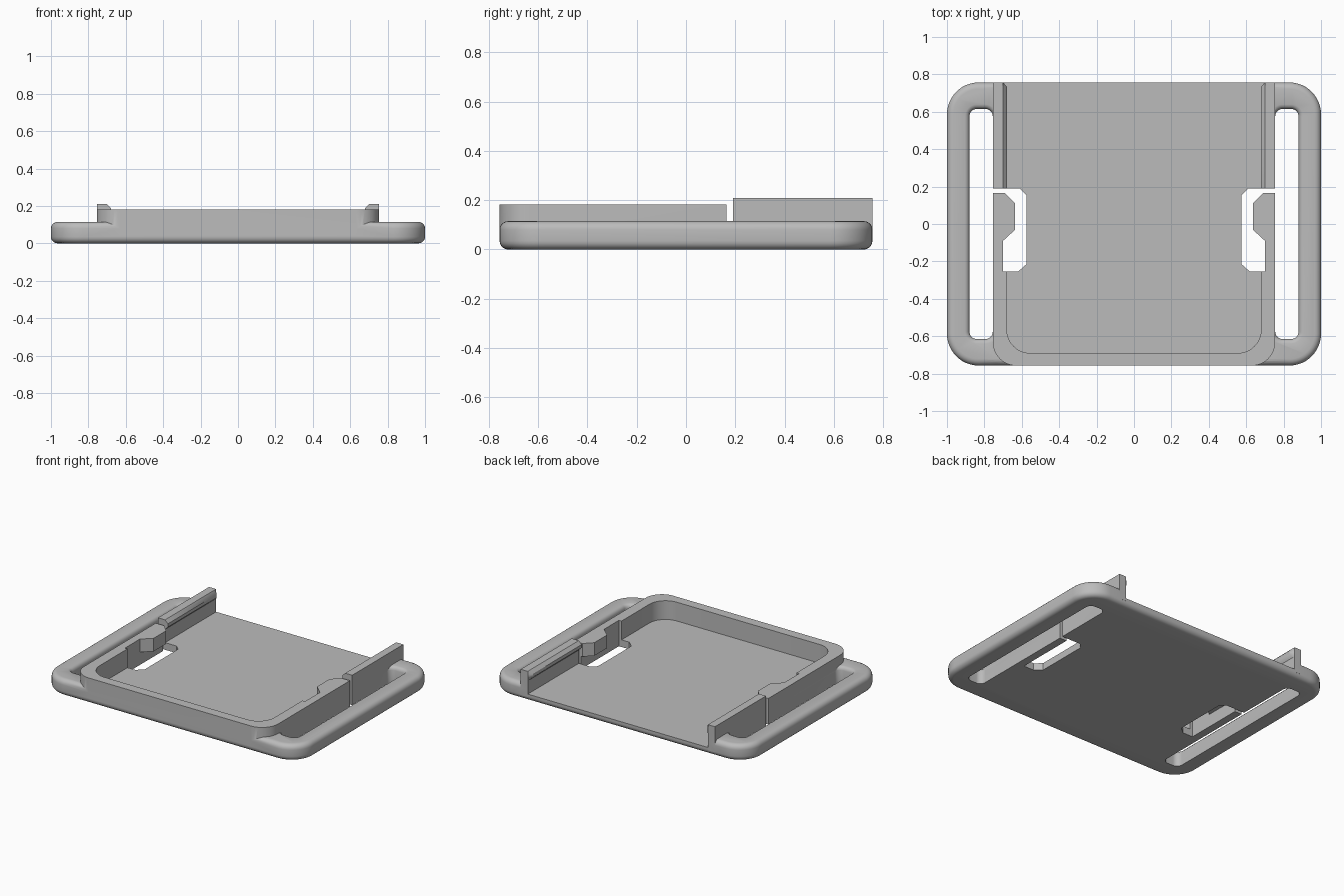
import bpy
import bmesh
from math import cos, sin, pi, radians

cube = bpy.data.objects.get("Cube")
if cube:
    bpy.data.objects.remove(cube, do_unlink=True)

grey = bpy.data.materials.new("plain grey")
grey.use_nodes = True
grey.diffuse_color = (0.5, 0.5, 0.5, 1)
grey.node_tree.nodes["Principled BSDF"].inputs["Base Color"].default_value = (0.5, 0.5, 0.5, 1)

HALF_Y = 0.757      # half depth of the plate
FLANGE = 0.115      # top of the outer flange
FLOOR = 0.05        # top of the tray floor
WALL = 0.182        # top of the front wall
OUT, IN = 0.755, 0.68   # outer and inner faces of the side walls
STEM = 0.70         # inner face of the thinner rail and clip


def make(name, rings):
    """Skin a stack of matching rings and cap both ends."""
    bm = bmesh.new()
    loops = [[bm.verts.new(p) for p in ring] for ring in rings]
    n = len(loops[0])
    for a, b in zip(loops, loops[1:]):
        for i in range(n):
            j = (i + 1) % n
            bm.faces.new((a[i], a[j], b[j], b[i]))
    bm.faces.new(loops[0][::-1])
    bm.faces.new(loops[-1])
    bmesh.ops.recalc_face_normals(bm, faces=bm.faces)
    mesh = bpy.data.meshes.new(name)
    bm.to_mesh(mesh)
    bm.free()
    mesh.materials.append(grey)
    obj = bpy.data.objects.new(name, mesh)
    bpy.context.collection.objects.link(obj)
    return obj


def rounded(x0, x1, y0, y1, front_r, back_r, inset=0):
    """Rectangle outline with its own front and back corner radii."""
    pts = []
    for sx, sy, start, r in ((1, 1, 0, back_r), (-1, 1, 90, back_r),
                             (-1, -1, 180, front_r), (1, -1, 270, front_r)):
        cx = x1 - r if sx > 0 else x0 + r
        cy = y1 - r if sy > 0 else y0 + r
        if r == 0:
            pts.append((cx - sx * inset, cy - sy * inset))
            continue
        for k in range(13):
            a = radians(start) + k * pi / 24
            pts.append((cx + (r - inset) * cos(a), cy + (r - inset) * sin(a)))
    return pts


def at(outline, z):
    return [(x, y, z) for x, y in outline]


def prism(name, outline, z0, z1):
    return make(name, [at(outline, z0), at(outline, z1)])


def mirrored(outline, side):
    return [(side * x, y) for x, y in outline]


def combine(body, tool, operation):
    mod = body.modifiers.new(operation, 'BOOLEAN')
    mod.operation = operation
    mod.solver = 'EXACT'
    mod.object = tool
    bpy.context.view_layer.objects.active = body
    bpy.ops.object.modifier_apply(modifier=mod.name)
    bpy.data.objects.remove(tool, do_unlink=True)


# Base plate with rounded corners and filleted edges
FILLET = 0.035
arc = [(FILLET * (1 - sin(k * pi / 10)), FILLET * (1 - cos(k * pi / 10))) for k in range(6)]
levels = arc + [(d, FLANGE - z) for d, z in reversed(arc)]
body = make("strap_plate", [at(rounded(-1, 1, -HALF_Y, HALF_Y, 0.17, 0.17, d), z)
                            for d, z in levels])

# Strap slots with softened upper rims
flare = [(0, -0.05), (0, 0.09), (-0.004, 0.102), (-0.012, 0.111), (-0.024, FLANGE), (-0.024, 0.15)]
for side in (-1, 1):
    x0, x1 = sorted((side * OUT, side * 0.88))
    slot = make("slot_cutter", [at(rounded(x0, x1, -0.615, 0.615, 0.04, 0.04, d), z)
                                for d, z in flare])
    combine(body, slot, 'DIFFERENCE')

# Raised front and side wall
combine(body, prism("wall", rounded(-OUT, OUT, -HALF_Y, 0.19, 0.125, 0), FLOOR - 0.01, WALL), 'UNION')

# Tray recess, open at the back
combine(body, prism("recess", rounded(-IN, IN, -0.69, 0.19, 0.125, 0), FLOOR, 0.4), 'DIFFERENCE')
combine(body, prism("rear_recess", rounded(-STEM, STEM, 0.16, 0.9, 0, 0), FLOOR, 0.4), 'DIFFERENCE')

# Openings that free the clips from the floor and wall
opening = [(STEM, -0.255), (0.62, -0.255), (0.575, -0.215), (0.575, 0.155), (0.61, 0.19),
           (0.78, 0.19), (0.78, 0.165), (STEM, 0.165)]
barb = [(0.73, -0.09), (STEM, -0.09), (0.635, -0.03), (0.635, 0.11), (0.69, 0.165), (0.73, 0.165)]
rail = [(OUT, 0.03), (OUT, 0.21), (STEM, 0.21), (0.678, 0.188), (0.678, 0.165),
        (STEM, 0.143), (STEM, 0.03)]
for side in (-1, 1):
    combine(body, prism("opening", mirrored(opening, side), -0.1, 0.4), 'DIFFERENCE')
    # Clip barb on the free arm
    combine(body, prism("barb", mirrored(barb, side), 0.09, WALL), 'UNION')
    # Rear rail with an overhanging lip that tapers away at the back
    rings = [[(side * x, y, z) for x, z in rail] for y in (0.19, 0.732)]
    rings.append([(side * max(x, STEM), HALF_Y, z) for x, z in rail])
    rail_obj = make("rail", rings)
    bmesh_data = bmesh.new()
    bmesh_data.from_mesh(rail_obj.data)
    bmesh.ops.remove_doubles(bmesh_data, verts=bmesh_data.verts, dist=1e-5)
    bmesh_data.to_mesh(rail_obj.data)
    bmesh_data.free()
    combine(body, rail_obj, 'UNION')

# Smooth the fillets and keep the edges crisp
for obj in bpy.context.selected_objects:
    obj.select_set(False)
body.select_set(True)
bpy.context.view_layer.objects.active = body
bpy.ops.object.shade_smooth_by_angle(angle=radians(30))
